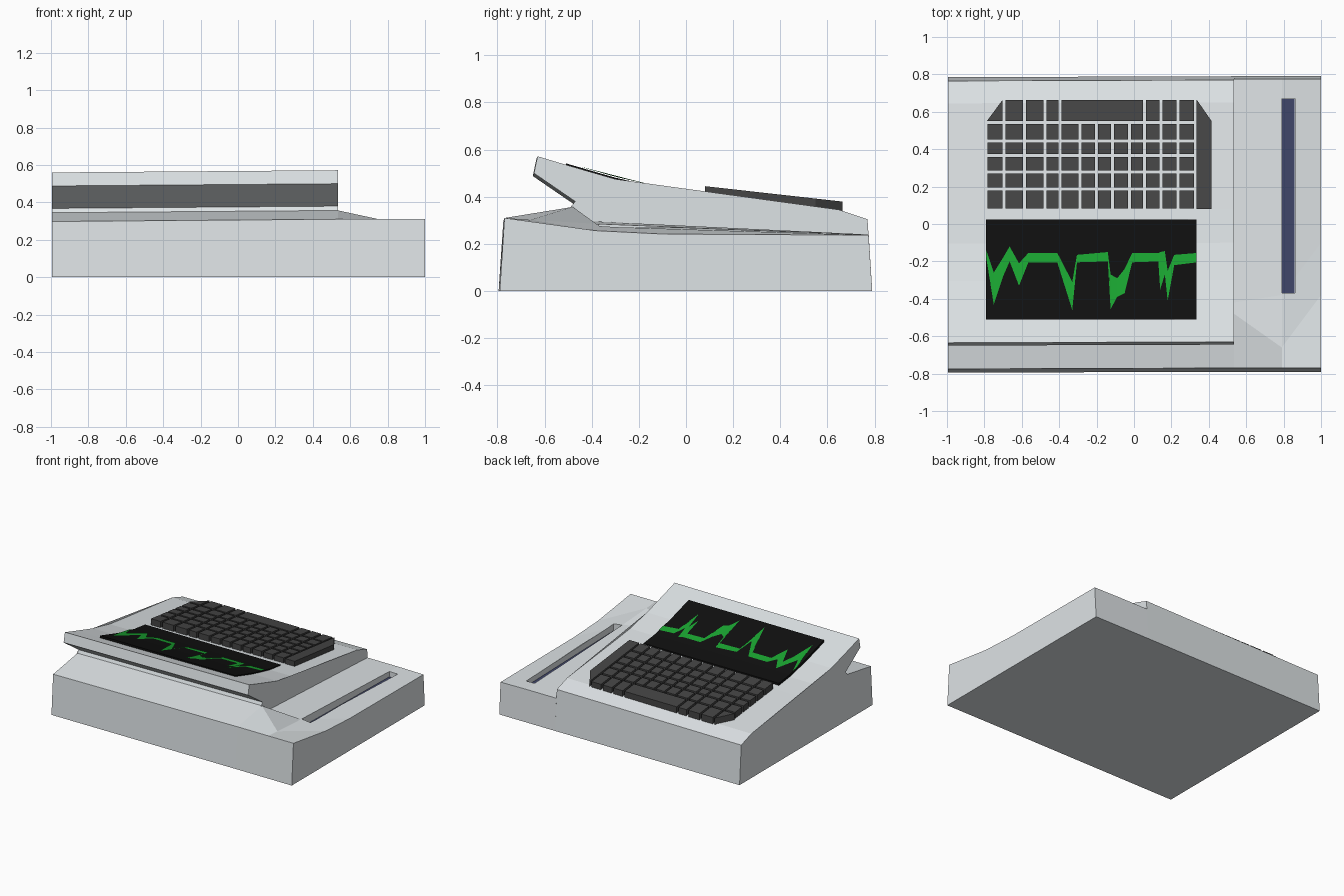
import bpy, bmesh

if "Cube" in bpy.data.objects:
    bpy.data.objects.remove(bpy.data.objects["Cube"])


def material(name, rgb):
    m = bpy.data.materials.new(name)
    m.diffuse_color = (*rgb, 1)
    m.use_nodes = True
    m.node_tree.nodes["Principled BSDF"].inputs["Base Color"].default_value = m.diffuse_color
    return m


SHELL = material("shell_grey", (0.73, 0.77, 0.79))
DARK = material("key_dark", (0.06, 0.06, 0.06))
BLACK = material("screen_black", (0.005, 0.005, 0.005))
GREEN = material("trace_green", (0.01, 0.37, 0.03))
BLUE = material("slot_blue", (0.05, 0.06, 0.14))


def finish(name, bm, mat):
    bmesh.ops.recalc_face_normals(bm, faces=bm.faces)
    me = bpy.data.meshes.new(name)
    bm.to_mesh(me)
    bm.free()
    me.materials.append(mat)
    ob = bpy.data.objects.new(name, me)
    bpy.context.collection.objects.link(ob)
    return ob


def loft(name, sections, mat):
    """Closed solid through matching (x, [(y, z), ...]) sections."""
    bm = bmesh.new()
    rings = [[bm.verts.new((x, y, z)) for y, z in prof] for x, prof in sections]
    for a, b in zip(rings, rings[1:]):
        n = len(a)
        for i in range(n):
            j = (i + 1) % n
            bm.faces.new((a[i], a[j], b[j], b[i]))
    bm.faces.new(rings[0])
    bm.faces.new(rings[-1])
    bmesh.ops.triangulate(bm, faces=[f for f in bm.faces if len(f.verts) > 4])
    return finish(name, bm, mat)


def add_prism(bm, outline, z_low, z_high):
    """Block over an xy outline, heights given as functions of y."""
    lo = [bm.verts.new((x, y, z_low(y))) for x, y in outline]
    hi = [bm.verts.new((x, y, z_high(y))) for x, y in outline]
    n = len(outline)
    bm.faces.new(lo[::-1])
    bm.faces.new(hi)
    for i in range(n):
        j = (i + 1) % n
        bm.faces.new((lo[i], lo[j], hi[j], hi[i]))


def rect(x0, x1, y0, y1):
    return [(x0, y0), (x1, y0), (x1, y1), (x0, y1)]


# Curved top of the console, front lip to back edge
TOP = [(-0.63, 0.572), (-0.49, 0.53), (-0.3, 0.475), (-0.1, 0.43),
       (0.08, 0.408), (0.65, 0.345), (0.77, 0.305)]


def surface(y):
    for (y0, z0), (y1, z1) in zip(TOP, TOP[1:]):
        if y <= y1:
            return z0 + (z1 - z0) * (y - y0) / (y1 - y0)
    return TOP[-1][1]


# Main body: side profile with the overhanging lip, slightly lower at the left
def body_profile(drop, shift):
    prof = [(-0.79, 0), (-0.77, 0.31), (-0.48, 0.357), (-0.47, 0.38), (-0.645, 0.5)]
    prof = prof + TOP + [(0.79, 0)]
    return [(y - shift, z - (drop if z > 0.3 else 0)) for y, z in prof]


loft("console_body", [(-0.995, body_profile(0.012, 0.005)),
                      (0.535, body_profile(0, 0))], SHELL)

# Right side deck: inner edge straight, outer edge dished
front, back = (-0.79, 0), (0.79, 0)
deck = loft("side_deck", [
    (0.535, [front, (-0.77, 0.31), (-0.48, 0.357), (-0.42, 0.297), (0.775, 0.24), back]),
    (0.79, [front, (-0.77, 0.31), (-0.66, 0.302), (-0.38, 0.285), (0.775, 0.24), back]),
    (1.0, [front, (-0.77, 0.31), (-0.38, 0.256), (-0.1, 0.242), (0.775, 0.237), back]),
], SHELL)

# Slot cut into the deck with a blue strip on its floor
bm = bmesh.new()
add_prism(bm, rect(0.79, 0.86, -0.37, 0.67), lambda y: 0.21 - 0.02 * y, lambda y: 0.4)
cutter = finish("slot_cutter", bm, SHELL)
cutter.hide_render = True
cutter.hide_viewport = True
cut = deck.modifiers.new("slot", "BOOLEAN")
cut.operation = "DIFFERENCE"
cut.object = cutter
cut.solver = "EXACT"

bm = bmesh.new()
add_prism(bm, rect(0.791, 0.859, -0.369, 0.669),
          lambda y: 0.205 - 0.02 * y, lambda y: 0.218 - 0.02 * y)
finish("slot_strip", bm, BLUE)

# Screen panel following the curved top
ys = [-0.51, -0.4, -0.3, -0.1, 0.025]
loft("screen", [(x, [(y, surface(y) + 0.006) for y in ys]
                 + [(y, surface(y) - 0.012) for y in reversed(ys)])
                for x in (-0.79, 0.335)], BLACK)

# Green trace: columns of (x, upper y, lower y)
TRACE = [(-0.79, -0.14, -0.18), (-0.75, -0.26, -0.43), (-0.7, -0.18, -0.28),
         (-0.665, -0.12, -0.2), (-0.615, -0.21, -0.33), (-0.565, -0.155, -0.205),
         (-0.41, -0.155, -0.205), (-0.33, -0.31, -0.46), (-0.305, -0.165, -0.205),
         (-0.14, -0.15, -0.2), (-0.125, -0.27, -0.455), (-0.09, -0.29, -0.39),
         (-0.05, -0.24, -0.37), (-0.01, -0.155, -0.205), (0.13, -0.155, -0.2),
         (0.14, -0.15, -0.35), (0.165, -0.145, -0.27), (0.18, -0.25, -0.41),
         (0.215, -0.165, -0.22), (0.335, -0.155, -0.205)]
bm = bmesh.new()
cols = [[bm.verts.new((x, y, surface(y) + 0.01)) for y in (t, b)] for x, t, b in TRACE]
for a, b in zip(cols, cols[1:]):
    bm.faces.new((a[0], a[1], b[1], b[0]))
trace = finish("screen_trace", bm, GREEN)

# Keyboard: rows and columns of blocks with thin gaps
COLS = [-0.79, -0.695, -0.585, -0.475, -0.395, -0.29, -0.2, -0.115,
        -0.025, 0.055, 0.145, 0.235, 0.33]
ROWS = [0.075, 0.188, 0.278, 0.365, 0.443, 0.542]
GAP = 0.008


def key_low(y):
    return surface(y) - 0.01


def key_high(y):
    return 0.445 - 0.112 * (y - 0.08)


bm = bmesh.new()
for x0, x1 in zip(COLS, COLS[1:]):
    for y0, y1 in zip(ROWS, ROWS[1:]):
        add_prism(bm, rect(x0 + GAP, x1 - GAP, y0 + GAP, y1 - GAP), key_low, key_high)
finish("keys", bm, DARK)

# Back row: chamfered corner key, plain keys and the long bar
bm = bmesh.new()
Y0, Y1 = ROWS[-1] + GAP, 0.663
add_prism(bm, [(-0.787, Y0), (-0.703, Y0), (-0.703, Y1)], key_low, key_high)
for i in (1, 2, 3, 9, 10, 11):
    add_prism(bm, rect(COLS[i] + GAP, COLS[i + 1] - GAP, Y0, Y1), key_low, key_high)
add_prism(bm, rect(COLS[4] + GAP, COLS[9] - GAP, Y0, Y1), key_low, key_high)
finish("back_row_keys", bm, DARK)

# Tall side key with a chamfered back corner
bm = bmesh.new()
add_prism(bm, [(0.335, 0.08), (0.415, 0.08), (0.415, 0.55), (0.335, 0.665)],
          key_low, key_high)
finish("side_key", bm, DARK)
